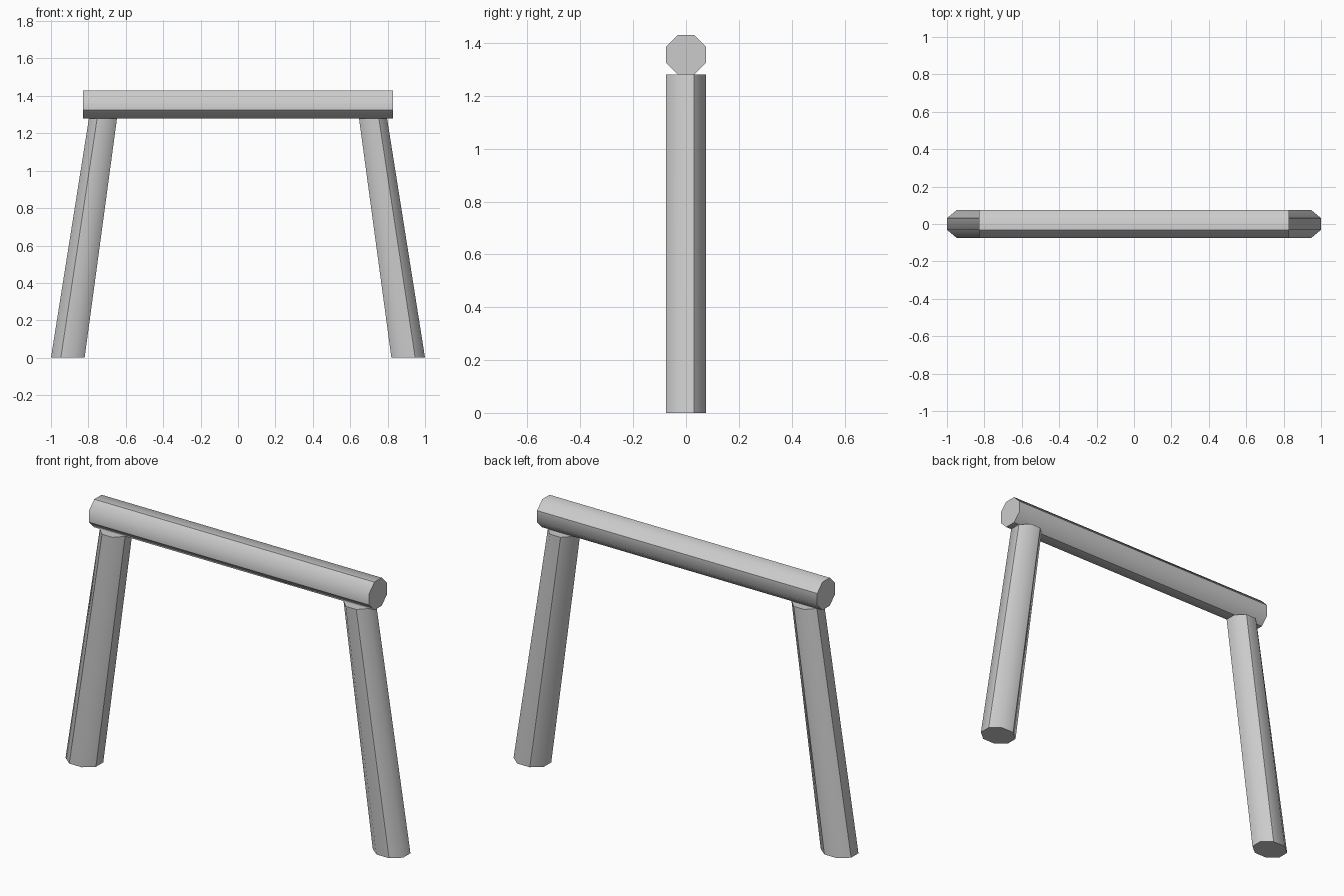
import bpy, bmesh, math

if "Cube" in bpy.data.objects:
    bpy.data.objects.remove(bpy.data.objects["Cube"])

R = 0.075 / math.cos(math.pi / 8)  # corner radius for flat half-width 0.075


def octagon(su=1.0, sv=1.0):
    return [(su * R * math.cos(math.pi / 8 + k * math.pi / 4),
             sv * R * math.sin(math.pi / 8 + k * math.pi / 4)) for k in range(8)]


def log(name, ring_a, ring_b):
    """Eight-sided log between two rings; every second long edge is crisp."""
    bm = bmesh.new()
    a = [bm.verts.new(p) for p in ring_a]
    b = [bm.verts.new(p) for p in ring_b]
    for k in range(8):
        j = (k + 1) % 8
        bm.faces.new((a[k], a[j], b[j], b[k])).smooth = True
    caps = [bm.faces.new(a[::-1]), bm.faces.new(b)]
    for cap in caps:
        for e in cap.edges:
            e.smooth = False
    for k in range(0, 8, 2):
        bm.edges.get((a[k], b[k])).smooth = False
    bmesh.ops.recalc_face_normals(bm, faces=bm.faces[:])
    me = bpy.data.meshes.new(name)
    bm.to_mesh(me)
    bm.free()
    ob = bpy.data.objects.new(name, me)
    bpy.context.collection.objects.link(ob)
    return ob


# Horizontal top beam
log("top_beam",
    [(-0.83, y, 1.355 + z) for y, z in octagon()],
    [(0.83, y, 1.355 + z) for y, z in octagon()])

# Splayed legs, slightly wider at the foot, mirrored across x
legs = log("legs",
           [(0.91 + x, y, 0.0) for x, y in octagon(1.2)],
           [(0.722 + x, y, 1.28) for x, y in octagon()])
mirror = legs.modifiers.new("mirror", 'MIRROR')
mirror.use_axis[0] = True
mirror.use_mirror_merge = False
